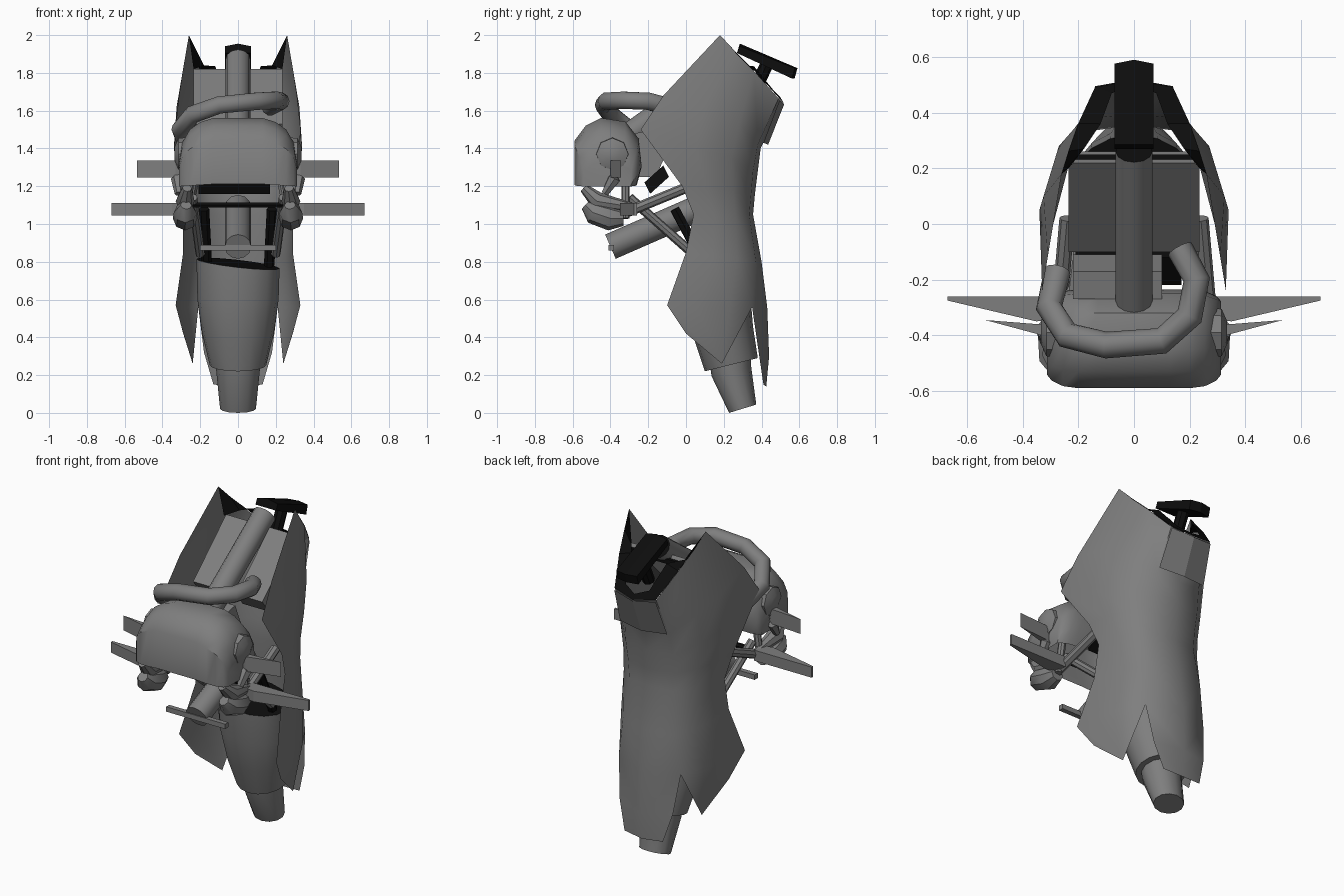
import bpy, bmesh, math
from mathutils import Vector

if "Cube" in bpy.data.objects:
    bpy.data.objects.remove(bpy.data.objects["Cube"])


def colour(name, v):
    m = bpy.data.materials.new(name)
    m.diffuse_color = (v, v, v, 1)
    m.use_nodes = True
    m.node_tree.nodes["Principled BSDF"].inputs["Base Color"].default_value = m.diffuse_color
    return m


grey = colour("mid_grey", 0.21)
black = colour("black", 0.004)


def make(name, verts, faces, ref=None, smooth=True, mat=None):
    """Mesh from points; ref = axis point for open sheets, else normals are recalculated."""
    me = bpy.data.meshes.new(name)
    me.from_pydata([tuple(v) for v in verts], [], faces)
    bm = bmesh.new()
    bm.from_mesh(me)
    bmesh.ops.remove_doubles(bm, verts=bm.verts, dist=0.0005)
    bm.normal_update()
    if ref is None:
        bmesh.ops.recalc_face_normals(bm, faces=bm.faces)
    else:
        for f in bm.faces:
            d = f.calc_center_median() - Vector(ref)
            if ref[2] == 0:
                d.z = 0
            if f.normal.dot(d) < 0:
                f.normal_flip()
    bm.to_mesh(me)
    bm.free()
    me.materials.append(mat or grey)
    ob = bpy.data.objects.new(name, me)
    bpy.context.collection.objects.link(ob)
    if smooth:
        bpy.ops.object.select_all(action='DESELECT')
        ob.select_set(True)
        bpy.context.view_layer.objects.active = ob
        bpy.ops.object.shade_smooth_by_angle(angle=math.radians(40))
    return ob


def loft(name, rings, **kw):
    n = len(rings[0])
    v = [p for r in rings for p in r]
    f = [(i*n+j, i*n+(j+1) % n, (i+1)*n+(j+1) % n, (i+1)*n+j)
         for i in range(len(rings)-1) for j in range(n)]
    f += [tuple(range(n)), tuple(range(len(v)-n, len(v)))]
    return make(name, v, f, **kw)


def tube(name, pts, radii, n=10, **kw):
    pts = [Vector(p) for p in pts]
    if not isinstance(radii, (list, tuple)):
        radii = [radii]*len(pts)
    rings = []
    for i, p in enumerate(pts):
        t = (pts[min(i+1, len(pts)-1)] - pts[max(i-1, 0)]).normalized()
        up = Vector((0, 0, 1)) if abs(t.z) < 0.95 else Vector((0, 1, 0))
        a = t.cross(up).normalized()
        b = a.cross(t)
        rings.append([p + radii[i]*(a*math.cos(k*math.tau/n) + b*math.sin(k*math.tau/n))
                      for k in range(n)])
    return loft(name, rings, **kw)


def black_ends(ob, which):
    """Paint the first (0) or last (1) end cap of a loft black."""
    ob.data.materials.append(black)
    caps = list(ob.data.polygons)[-2:]
    for w in which:
        caps[w].material_index = 1


def side_prism(name, prof, x0, x1, **kw):
    """Extrude a (y, z) profile across x."""
    return loft(name, [[(x, y, z) for y, z in prof] for x in (x0, x1)], smooth=False, **kw)


def plan_prism(name, prof, z0, z1):
    return loft(name, [[(x, y, z) for x, y in prof] for z in (z0, z1)], smooth=False)


# Wrapped outer shell, open to the front, from rim to knees: columns front to back
rows = [
    [(.26, .18, 2.0), (.235, .26, 1.91), (.20, .36, 1.81), (.14, .49, 1.665), (0, .515, 1.64)],
    [(.31, -.12, 1.68), (.325, .10, 1.62), (.27, .28, 1.53), (.15, .38, 1.42), (0, .395, 1.40)],
    [(.33, -.24, 1.50), (.34, .05, 1.40), (.28, .24, 1.35), (.16, .355, 1.28), (0, .38, 1.28)],
    [(.31, -.02, 1.20), (.30, .11, 1.19), (.25, .25, 1.18), (.15, .345, 1.16), (0, .365, 1.16)],
    [(.29, .04, 1.05), (.28, .15, 1.05), (.24, .26, 1.05), (.15, .335, 1.05), (0, .355, 1.05)],
    [(.29, .00, .85), (.28, .14, .83), (.25, .27, .82), (.17, .37, .80), (0, .40, .80)],
    [(.33, -.10, .57), (.32, .06, .56), (.28, .23, .56), (.21, .35, .56), (0, .43, .56)],
]
sv = [p for r in rows for p in r]
sf = [(r*5+c, r*5+c+1, r*5+c+6, r*5+c+5) for r in range(6) for c in range(4)]
# hanging side fins and rear tail
sv += [(.29, .0, .42), (.24, .19, .26), (.18, .385, .32), (0, .44, .30), (.13, .41, .15), (0, .425, .14)]
sf += [(30, 31, 36, 35), (31, 32, 36), (32, 33, 36), (33, 34, 38, 37), (37, 38, 40, 39)]
n = len(sv)
make("outer_shell", sv + [(-x, y, z) for x, y, z in sv],
     sf + [tuple(i + n for i in f) for f in sf], ref=(0, .1, 0))

# Black collar turned inward along the shell rim
outer = [(.26, .18, 2.0), (.235, .262, 1.912), (.20, .362, 1.812), (.14, .492, 1.667), (0, .517, 1.642)]
inner = [(.235, .20, 1.82), (.18, .27, 1.84), (.12, .36, 1.835), (.08, .47, 1.70), (0, .50, 1.67)]
cv = outer + inner
cf = [(i, i+1, i+6, i+5) for i in range(4)]
make("rim_collar", cv + [(-x, y, z) for x, y, z in cv],
     cf + [tuple(i + 10 for i in f) for f in cf], ref=(0, -.5, .9), smooth=False, mat=black)

# Rear flap on the shell
make("rear_flap", [(-.14, .495, 1.655), (0, .52, 1.635), (.14, .495, 1.655),
                   (-.16, .41, 1.43), (0, .435, 1.42), (.16, .41, 1.43)],
     [(0, 1, 4, 3), (1, 2, 5, 4)], ref=(0, 0, 0), smooth=False)


# Lower cowl with dark open top, and foot
def ellipse(cy, cz, rx, ry, tilt, n=16, roll=0):
    return [(rx*math.cos(a), cy + ry*math.sin(a), cz + tilt*math.sin(a) - roll*math.cos(a))
            for a in (k*math.tau/n for k in range(n))]


cowl = loft("lower_cowl", [ellipse(.15, .79, .22, .17, .02, roll=.025),
                           ellipse(.17, .60, .215, .17, .03), ellipse(.20, .42, .19, .155, .035),
                           ellipse(.24, .255, .15, .14, .035)])
black_ends(cowl, [0])
loft("foot", [ellipse(.235, .30, .12, .11, .03, 12), ellipse(.24, .22, .115, .105, .025, 12),
              ellipse(.30, .022, .095, .072, .022, 12)])

# Front hood: rounded profile lofted across x, open underneath
prof = [(-.59, 1.22), (-.59, 1.45), (-.53, 1.53), (-.45, 1.57), (-.32, 1.55),
        (-.25, 1.46), (-.235, 1.32), (-.26, 1.22)]
half = [(.312, .75, .38), (.295, .86, .66), (.255, .96, .85), (.20, 1, .95), (.13, 1, 1)]
spans = [(-x, a, b) for x, a, b in half] + half[::-1]
hv, hf = [], []
m = len(prof)
for x, sy, sz in spans:
    hv += [(x, -.40 + (y+.40)*sy, 1.22 + (z-1.22)*sz - .02*abs(x)/.3) for y, z in prof]
for i in range(len(spans)-1):
    hf += [(i*m+j, i*m+j+1, (i+1)*m+j+1, (i+1)*m+j) for j in range(m-1)]
hf += [tuple(range(m)), tuple(range(len(hv)-m, len(hv)))]
make("front_hood", hv, hf, ref=(0, -.40, 1.32))

# Paired fittings
for s, side in ((-1, "left"), (1, "right")):
    tube(side + "_hub", [(s*.24, -.39, 1.37), (s*.315, -.39, 1.37), (s*.335, -.39, 1.37)],
         [.09, .085, .04], n=8)
    tube(side + "_lever", [(s*.31, -.37, 1.30), (s*.32, -.38, 1.24), (s*.315, -.43, 1.16)],
         [.02, .035, .02], n=6)
    tube(side + "_knuckle", [(s*.275, -.53, 1.10), (s*.28, -.49, 1.06), (s*.28, -.40, 1.03),
                             (s*.28, -.33, 1.03)], [.03, .06, .065, .04], n=8)
    tube(side + "_joint", [(s*.27, -.54, 1.19), (s*.28, -.47, 1.12), (s*.28, -.28, 1.09)],
         [.025, .05, .02], n=8)
    plan_prism(side + "_lower_wing", [(s*.67, -.26), (s*.67, -.275), (s*.35, -.35), (s*.28, -.34),
                                      (s*.28, -.26)], 1.045, 1.11)
    plan_prism(side + "_upper_wing", [(s*.535, -.345), (s*.33, -.40), (s*.28, -.39),
                                      (s*.28, -.365)], 1.245, 1.335)
    tube(side + "_lower_strut", [(s*.24, -.30, 1.14), (s*.20, .04, .84)], .025, n=8)
    tube(side + "_upper_strut", [(s*.27, -.32, 1.06), (s*.24, .02, 1.20)], .028, n=8)
    tube(side + "_hood_strut", [(s*.25, -.32, 1.25), (s*.28, -.32, 1.03)], .022, n=8)
    tube(side + "_inner_frame", [(s*.18, -.06, 1.08), (s*.165, .10, .78)], .028, n=6, mat=black)
    # slanted slab behind the shell rim
    side_prism(side + "_slab", [(-.10, 1.53), (.22, 1.82), (.26, 1.75), (-.04, 1.45)],
               s*.06, s*.235)

# Cross members
tube("cross_rod", [(-.24, -.28, 1.10), (.24, -.28, 1.10)], .015, n=6, mat=black)
plan_prism("lower_bar", [(-.20, -.41), (.20, -.41), (.20, -.38), (-.20, -.38)], .86, .89)
side_prism("upper_cross_bar", [(.225, 1.80), (.25, 1.80), (.25, 1.77), (.225, 1.77)], -.23, .23,
           mat=black)
side_prism("neck_block", [(-.27, 1.48), (-.17, 1.50), (-.11, 1.36), (-.16, 1.25), (-.27, 1.25)],
           -.22, .10)
side_prism("lower_block", [(-.22, 1.22), (-.12, 1.31), (-.09, 1.25), (-.19, 1.16)],
           -.21, .17, mat=black)
tube("lower_cylinder", [(0, -.40, .88), (0, .08, 1.09)], .07, n=12)

# Spine tube, head piece and curved hose
black_ends(tube("spine_tube", [(0, -.37, 1.42), (0, .26, 1.87)], .066, n=12), [1])
loft("head_piece", [[(x, .26 + .01, 1.905), (x, .285, 1.955 - abs(x)*.2),
                     (x, .59 - abs(x)*.2, 1.825), (x, .575 - abs(x)*.2, 1.77)]
                    for x in (-.07, 0, .07)], smooth=False, mat=black)
tube("head_neck", [(0, .43, 1.85), (0, .36, 1.70)], .035, n=8, mat=black)
hose = tube("curved_hose", [(.165, -.09, 1.62), (.225, -.20, 1.65), (.20, -.33, 1.655),
                            (.10, -.42, 1.65), (-.10, -.435, 1.63), (-.24, -.40, 1.58),
                            (-.305, -.30, 1.50), (-.275, -.17, 1.43)], .048, n=10)
black_ends(hose, [0, 1])
